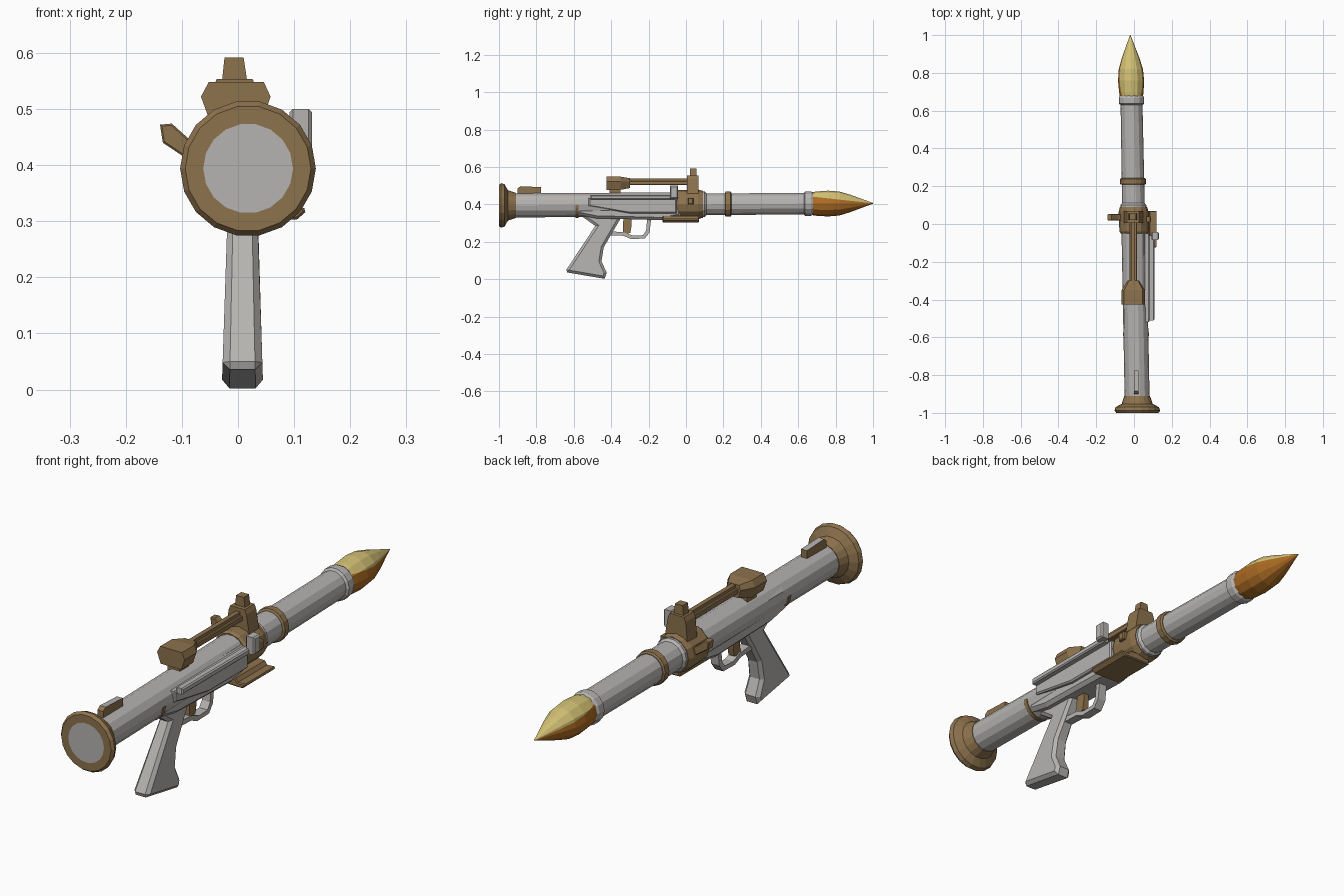
import bpy, bmesh, math
from mathutils import Vector

if "Cube" in bpy.data.objects:
    bpy.data.objects.remove(bpy.data.objects["Cube"])


def material(name, rgb):
    m = bpy.data.materials.new(name)
    m.diffuse_color = (*rgb, 1)
    m.use_nodes = True
    m.node_tree.nodes["Principled BSDF"].inputs["Base Color"].default_value = m.diffuse_color
    return m


GREY = material("warm grey", (0.47, 0.455, 0.44))
BROWN = material("brown", (0.27, 0.17, 0.075))
YELLOW = material("pale yellow", (0.66, 0.54, 0.18))
ORANGE = material("burnt orange", (0.42, 0.15, 0.017))


def finish(name, bm, *mats):
    bmesh.ops.recalc_face_normals(bm, faces=bm.faces[:])
    me = bpy.data.meshes.new(name)
    bm.to_mesh(me)
    bm.free()
    for m in mats:
        me.materials.append(m)
    ob = bpy.data.objects.new(name, me)
    bpy.context.collection.objects.link(ob)
    return ob


def axis(y):
    """Centre of the slightly tilted launch tube at depth y."""
    return Vector((0.018 - 0.019 * (y + 1), y, 0.394 + 0.0058 * (y + 1)))


def lathe(profile, sides=14, start=0.0, sweep=math.tau):
    """Rings of (y, radius) around the tube axis, capped at both ends."""
    bm = bmesh.new()
    rings = []
    for y, r in profile:
        c = axis(y)
        rings.append([bm.verts.new(c + Vector((r * math.cos(a), 0, r * math.sin(a))))
                      for a in (start + sweep * i / sides for i in range(sides))])
    for a, b in zip(rings, rings[1:]):
        for i in range(sides):
            j = (i + 1) % sides
            bm.faces.new((a[i], a[j], b[j], b[i]))
    bm.faces.new(rings[0])
    bm.faces.new(rings[-1])
    return bm


def prism(pts, lo, hi, along="x", bevel=0):
    """Extrude a 2D outline along x (pts y,z), y (pts x,z) or z (pts x,y)."""
    place = {"x": lambda p, d: (d, p[0], p[1]),
             "y": lambda p, d: (p[0], d, p[1]),
             "z": lambda p, d: (p[0], p[1], d)}[along]
    bm = bmesh.new()
    a = [bm.verts.new(place(p, lo)) for p in pts]
    b = [bm.verts.new(place(p, hi)) for p in pts]
    n = len(pts)
    caps = [bm.faces.new(a), bm.faces.new(b)]
    for i in range(n):
        j = (i + 1) % n
        bm.faces.new((a[i], a[j], b[j], b[i]))
    bmesh.ops.recalc_face_normals(bm, faces=bm.faces[:])
    if bevel:
        edges = {e for f in caps for e in f.edges}
        bmesh.ops.bevel(bm, geom=list(edges), offset=bevel, segments=1,
                        affect="EDGES", clamp_overlap=True)
    return bm


def box(name, x, y, z, mat, bevel=0):
    pts = [(y[0], z[0]), (y[1], z[0]), (y[1], z[1]), (y[0], z[1])]
    return finish(name, prism(pts, x[0], x[1], "x", bevel), mat)


# Launch tube with stepped front section and collar
finish("launch_tube", lathe([(-0.96, 0.066), (0.075, 0.066), (0.08, 0.069), (0.10, 0.069),
                             (0.11, 0.060), (0.63, 0.058), (0.637, 0.067), (0.668, 0.067),
                             (0.68, 0.061)]), GREY)

# Rear flange with grey breech disc
bm = lathe([(-1.0, 0.08), (-1.0, 0.112), (-0.988, 0.121), (-0.97, 0.115),
            (-0.952, 0.082), (-0.91, 0.068)], 18)
bm.faces.ensure_lookup_table()
for f in bm.faces:
    f.material_index = int(all(v.co.y < -0.999 for v in f.verts) and len(f.verts) > 4)
finish("rear_flange", bm, BROWN, GREY)

# Clamp and front band around the tube
finish("sight_clamp", lathe([(-0.05, 0.070), (-0.04, 0.077), (0.065, 0.079), (0.09, 0.072)], 12), BROWN)
finish("front_band", lathe([(0.208, 0.062), (0.212, 0.069), (0.238, 0.069), (0.243, 0.062)]), BROWN)

# Half band under the tube, behind the grip
finish("lower_half_band", lathe([(-0.592, 0.069), (-0.575, 0.069)], 14, math.pi, math.pi * 1.08), BROWN)

# Warhead, split by a sloping plane into a yellow top and orange belly
bm = lathe([(0.672, 0.061), (0.70, 0.065), (0.76, 0.069), (0.82, 0.064),
            (0.88, 0.046), (0.95, 0.020), (1.0, 0.002)], 12)
tip, up = axis(1.0), Vector((0, 0.11, 1)).normalized()
bmesh.ops.bisect_plane(bm, geom=bm.verts[:] + bm.edges[:] + bm.faces[:],
                       plane_co=tip, plane_no=up)
for f in bm.faces:
    f.material_index = int((f.calc_center_median() - tip).dot(up) < 0)
finish("warhead", bm, YELLOW, ORANGE)

# Receiver housing under the tube, with a side panel
finish("receiver", prism([(-0.58, 0.345), (-0.48, 0.325), (-0.13, 0.316), (-0.03, 0.335),
                          (-0.03, 0.44), (-0.56, 0.44)], -0.052, 0.066, "x", 0.014), GREY)
finish("receiver_side_panel", prism([(-0.52, 0.39), (-0.30, 0.352), (-0.05, 0.352),
                                     (-0.05, 0.435), (-0.52, 0.435)], 0.05, 0.082, "x", 0.006), GREY)

# Charging rod on the right with its knob
box("charging_rod", (0.078, 0.108), (-0.51, -0.06), (0.425, 0.45), GREY, 0.005)
box("charging_knob", (0.092, 0.132), (-0.085, -0.042), (0.43, 0.50), GREY, 0.006)

# Pistol grip, slimmer toward the top
bm = prism([(-0.57, 0.345), (-0.485, 0.285), (-0.64, 0.05), (-0.635, 0.036), (-0.435, 0.002),
            (-0.424, 0.035), (-0.452, 0.096), (-0.44, 0.17), (-0.402, 0.235),
            (-0.37, 0.29), (-0.34, 0.34)], -0.037, 0.037, "x", 0.016)
for v in bm.verts:
    v.co.x = 0.008 + v.co.x * (1 - 0.9 * min(v.co.z, 0.3))
finish("pistol_grip", bm, GREY)

# Trigger guard: an outer path followed back along its inner side
finish("trigger_guard", prism([(-0.42, 0.235), (-0.335, 0.232), (-0.295, 0.215), (-0.22, 0.217),
                               (-0.195, 0.25), (-0.185, 0.33), (-0.207, 0.33), (-0.213, 0.26),
                               (-0.23, 0.235), (-0.285, 0.233), (-0.33, 0.25), (-0.39, 0.255)],
                              -0.013, 0.024), GREY)
finish("trigger", prism([(-0.335, 0.33), (-0.337, 0.25), (-0.32, 0.242), (-0.298, 0.247),
                         (-0.292, 0.28), (-0.292, 0.33)], -0.008, 0.018), BROWN)

# Side bracket below the clamp: stepped rail plate reaching right
finish("side_bracket", prism([(-0.02, 0.307), (0.105, 0.303), (0.12, 0.316), (0.118, 0.324),
                              (0.085, 0.322), (0.075, 0.337), (-0.02, 0.340)],
                             -0.125, 0.07, "y", 0.004), BROWN)

# Clamp knobs on both sides
finish("left_knob", prism([(-0.139, 0.472), (-0.118, 0.474), (-0.088, 0.447), (-0.06, 0.43),
                           (-0.075, 0.40), (-0.11, 0.424), (-0.134, 0.440)],
                          0.018, 0.052, "y", 0.003), BROWN)
box("right_knob", (0.06, 0.09), (0.01, 0.04), (0.40, 0.435), BROWN, 0.004)

# Front sight: base block, shoulder and post
finish("front_sight_base", prism([(-0.055, 0.44), (0.05, 0.44), (0.034, 0.535), (0.026, 0.553),
                                  (-0.038, 0.553), (-0.046, 0.535)], 0.005, 0.068, "y"), BROWN)
finish("front_sight_post", prism([(-0.029, 0.545), (0.017, 0.545), (0.010, 0.592),
                                  (-0.024, 0.592)], 0.022, 0.056, "y"), BROWN)

# Sight rail, a wide lower bar with a narrow upper rib
box("sight_rail", (-0.023, 0.016), (-0.34, 0.01), (0.503, 0.525), BROWN, 0.003)
box("sight_rail_rib", (-0.013, 0.006), (-0.34, 0.01), (0.52, 0.538), BROWN)

# Rear sight: faceted block tapering toward the rail
bm = prism([(-0.05, 0.478), (0.043, 0.478), (0.058, 0.522), (0.046, 0.548),
            (-0.052, 0.548), (-0.066, 0.522)], -0.425, -0.30, "y")
bmesh.ops.bisect_plane(bm, geom=bm.verts[:] + bm.edges[:] + bm.faces[:],
                       plane_co=(0, -0.35, 0), plane_no=(0, 1, 0))
for v in bm.verts:
    if v.co.y > -0.32:
        v.co.x = -0.003 + (v.co.x + 0.003) * 0.5
        v.co.z = 0.515 + (v.co.z - 0.515) * 0.75
finish("rear_sight", bm, BROWN)
box("rear_sight_foot", (-0.03, 0.025), (-0.41, -0.35), (0.445, 0.485), BROWN)

# Small wedge on top of the tube near the flange, grey on top
bm = prism([(-0.90, 0.455), (-0.775, 0.455), (-0.775, 0.492), (-0.885, 0.497), (-0.90, 0.485)],
           -0.001, 0.025)
bm.normal_update()
for f in bm.faces:
    f.material_index = int(f.normal.z > 0.8)
finish("rear_top_lug", bm, BROWN, GREY)
